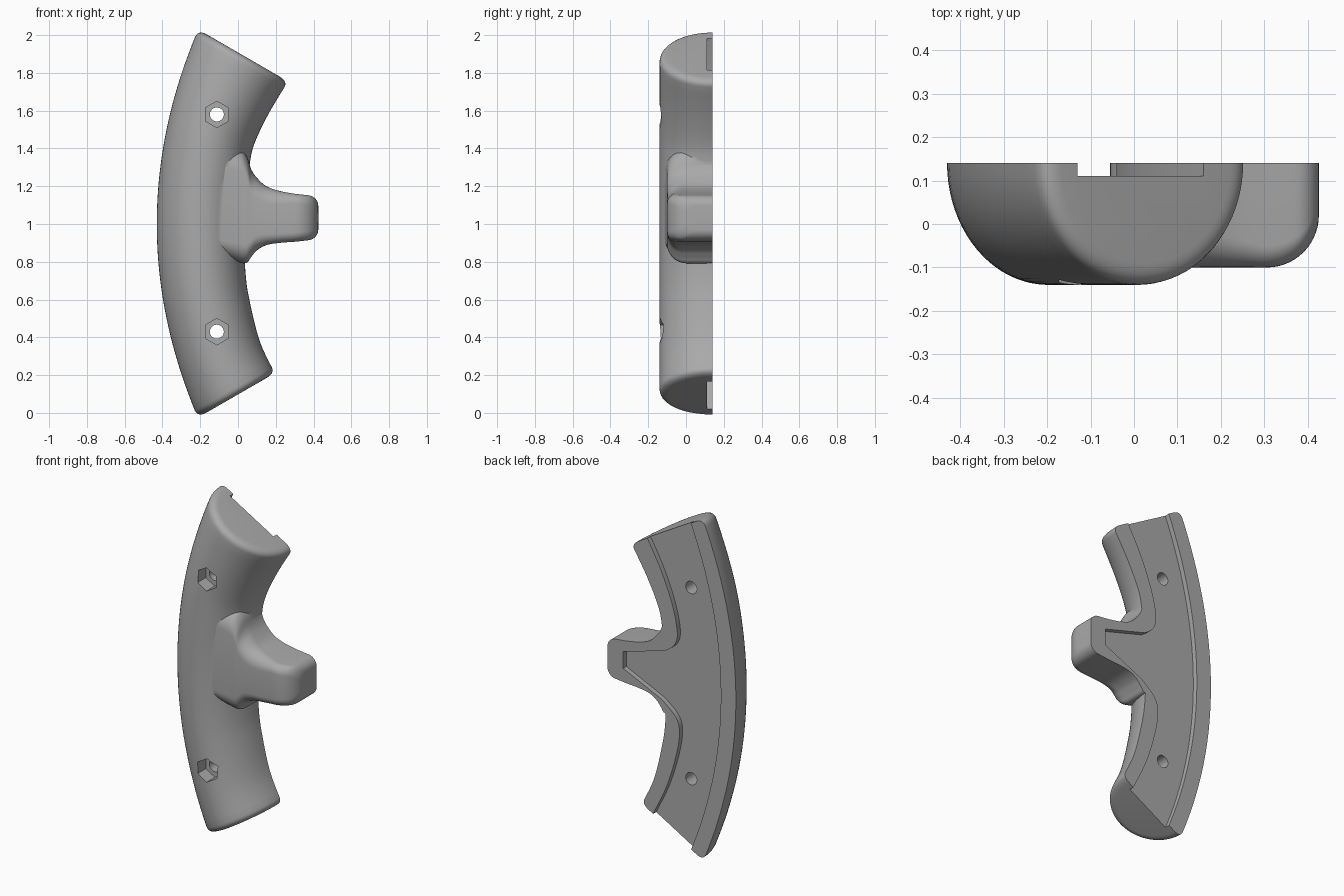
import bpy, bmesh, math
from mathutils import Vector

if "Cube" in bpy.data.objects:
    bpy.data.objects.remove(bpy.data.objects["Cube"])

BACK, SPARE = 0.14, 0.18      # split plane, and surplus trimmed off later

grey = bpy.data.materials.new("plain_grey")
grey.use_nodes = True
grey.diffuse_color = (0.4, 0.4, 0.4, 1)
grey.node_tree.nodes["Principled BSDF"].inputs["Base Color"].default_value = (0.4, 0.4, 0.4, 1)


def spline(pts, u):
    """Smooth curve through pts, u from 0 to 1."""
    p = [Vector(q) for q in pts]
    n = len(p) - 1
    i = min(int(u * n), n - 1)
    t = u * n - i
    a, b, c, d = p[max(i - 1, 0)], p[i], p[i + 1], p[min(i + 2, n)]
    return 0.5 * (2 * b + (c - a) * t + (2 * a - 5 * b + 4 * c - d) * t**2
                  + (3 * b - 3 * c + d - a) * t**3)


def loft(name, rings):
    """Skin closed rings of points and cap both ends."""
    bm = bmesh.new()
    rows = [[bm.verts.new(p) for p in ring] for ring in rings]
    n = len(rows[0])
    for r, s in zip(rows, rows[1:]):
        for i in range(n):
            bm.faces.new((r[i], r[(i + 1) % n], s[(i + 1) % n], s[i]))
    bm.faces.new(rows[0])
    bm.faces.new(rows[-1])
    bmesh.ops.recalc_face_normals(bm, faces=bm.faces[:])
    mesh = bpy.data.meshes.new(name)
    bm.to_mesh(mesh)
    bm.free()
    obj = bpy.data.objects.new(name, mesh)
    bpy.context.collection.objects.link(obj)
    mesh.materials.append(grey)
    return obj


def prism(name, outline, y0, y1):
    return loft(name, [[(x, y, z) for x, z in outline] for y in (y0, y1)])


def combine(obj, other, operation):
    mod = obj.modifiers.new("join", 'BOOLEAN')
    mod.operation, mod.object, mod.solver = operation, other, 'EXACT'
    bpy.context.view_layer.objects.active = obj
    bpy.ops.object.modifier_apply(modifier=mod.name)
    bpy.data.objects.remove(other)


def outer_x(z):
    return -0.43 + 0.215 * ((z - 1) / 1.02) ** 2


# Curved grip: half-ellipse sections with rounded ends
inner_edge = [(0.195, 0.21), (0.115, 0.38), (0.06, 0.6), (0.04, 0.74), (0.035, 0.9),
              (0.04, 1.1), (0.06, 1.3), (0.085, 1.42), (0.16, 1.58), (0.265, 1.755)]
ROUND = 0.05
fillet = [(ROUND * (1 - math.sin(a)) / 1.8, ROUND * (1 - math.cos(a)))
          for a in [math.pi / 2 * (1 - i / 6) for i in range(7)]]
stations = (fillet + [(0.03 + 0.94 * i / 48, 0) for i in range(1, 48)]
            + [(1 - s, k) for s, k in reversed(fillet)])
rings = []
for s, inset in stations:
    right = spline(inner_edge, s)
    z = -0.025 + (right.y - 0.21) / 1.545 * 2.055
    left = Vector((outer_x(z), z))
    mid, half = (left + right) / 2, (right - left) / 2
    half *= 1 - inset / half.length
    depth = 2 * BACK - inset
    ring = []
    for i in range(41):
        a = math.pi * i / 40
        p = mid + half * math.cos(a)
        ring.append((p.x, BACK - depth * math.sin(a), p.y))
    ring = [(ring[0][0], SPARE, ring[0][2])] + ring + [(ring[-1][0], SPARE, ring[-1][2])]
    rings.append(ring)
grip = loft("grip_half", rings)

# Finger spur: rounded sections flaring into the grip (x, top, bottom, front, top round, low round)
spur_keys = [(-0.13, 1.42, 0.86, -0.115, 0.12, 0.06), (0.0, 1.40, 0.80, -0.102, 0.12, 0.10),
             (0.045, 1.36, 0.795, -0.1, 0.12, 0.10), (0.07, 1.29, 0.825, -0.1, 0.12, 0.09),
             (0.10, 1.245, 0.86, -0.1, 0.11, 0.08), (0.15, 1.20, 0.888, -0.1, 0.09, 0.06),
             (0.22, 1.175, 0.90, -0.1, 0.07, 0.05), (0.30, 1.16, 0.906, -0.1, 0.05, 0.05)]
profile = [spline(spur_keys, i / 42) for i in range(43)]
for i in range(1, 15):
    x = 0.305 + 0.12 * math.sin(math.pi / 2 * i / 14)
    front = 0.02 - 0.12 * math.cos(math.pi / 2 * i / 14)
    pull = 0.05 - math.sqrt(max(0, 0.05**2 - max(0, x - 0.375) ** 2))
    slope = (x - 0.30) * 0.11
    profile.append((x, 1.16 - slope - pull, 0.906 + slope + pull, front, 0.05, 0.05))
rings = []
for x, top, low, front, rt, rl in profile:
    arcs = [math.pi / 2 * i / 8 for i in range(9)]
    ring = [(x, SPARE, low)]
    ring += [(x, front + rl * (1 - math.sin(a)), low + rl * (1 - math.cos(a))) for a in arcs]
    ring += [(x, front + rt * (1 - math.cos(a)), top - rt * (1 - math.sin(a))) for a in arcs]
    ring += [(x, SPARE, top)]
    rings.append(ring)
combine(grip, loft("finger_spur", rings), 'UNION')

# Flat split face
square = [(-1, -1), (1, -1), (1, 3), (-1, 3)]
combine(grip, prism("split_cutter", square, BACK, 0.5), 'DIFFERENCE')

# Shallow recess in the split face, open at both ends
upper = [(0.24, 1.95), (0.15, 1.80), (0.06, 1.63), (-0.01, 1.45), (-0.04, 1.30),
         (-0.02, 1.22), (0.04, 1.17)]
lower = [(0.06, 0.87), (-0.03, 0.79), (-0.055, 0.7), (-0.03, 0.55), (0.03, 0.36),
         (0.115, 0.18), (0.18, 0.05)]
outline = [(outer_x(z) + 0.1, z) for z in [-0.1 + 2.25 * i / 32 for i in range(33)]]
outline += [tuple(spline(upper, i / 30)) for i in range(31)]
outline += [(0.32, 1.09), (0.32, 0.99)]
outline += [tuple(spline(lower, i / 30)) for i in range(31)]
combine(grip, prism("recess_cutter", outline, 0.11, 0.5), 'DIFFERENCE')

# Hexagonal nut pockets and round bolt holes
for z in (0.43, 1.58):
    for sides, radius, end in ((6, 0.07, -0.06), (32, 0.037, 0.5)):
        ring = [(-0.112 + radius * math.sin(math.tau * i / sides),
                 z + radius * math.cos(math.tau * i / sides)) for i in range(sides)]
        combine(grip, prism("hole_cutter", ring, -0.5, end), 'DIFFERENCE')

bpy.ops.object.select_all(action='DESELECT')
grip.select_set(True)
bpy.context.view_layer.objects.active = grip
bpy.ops.object.shade_smooth_by_angle(angle=math.radians(35))
